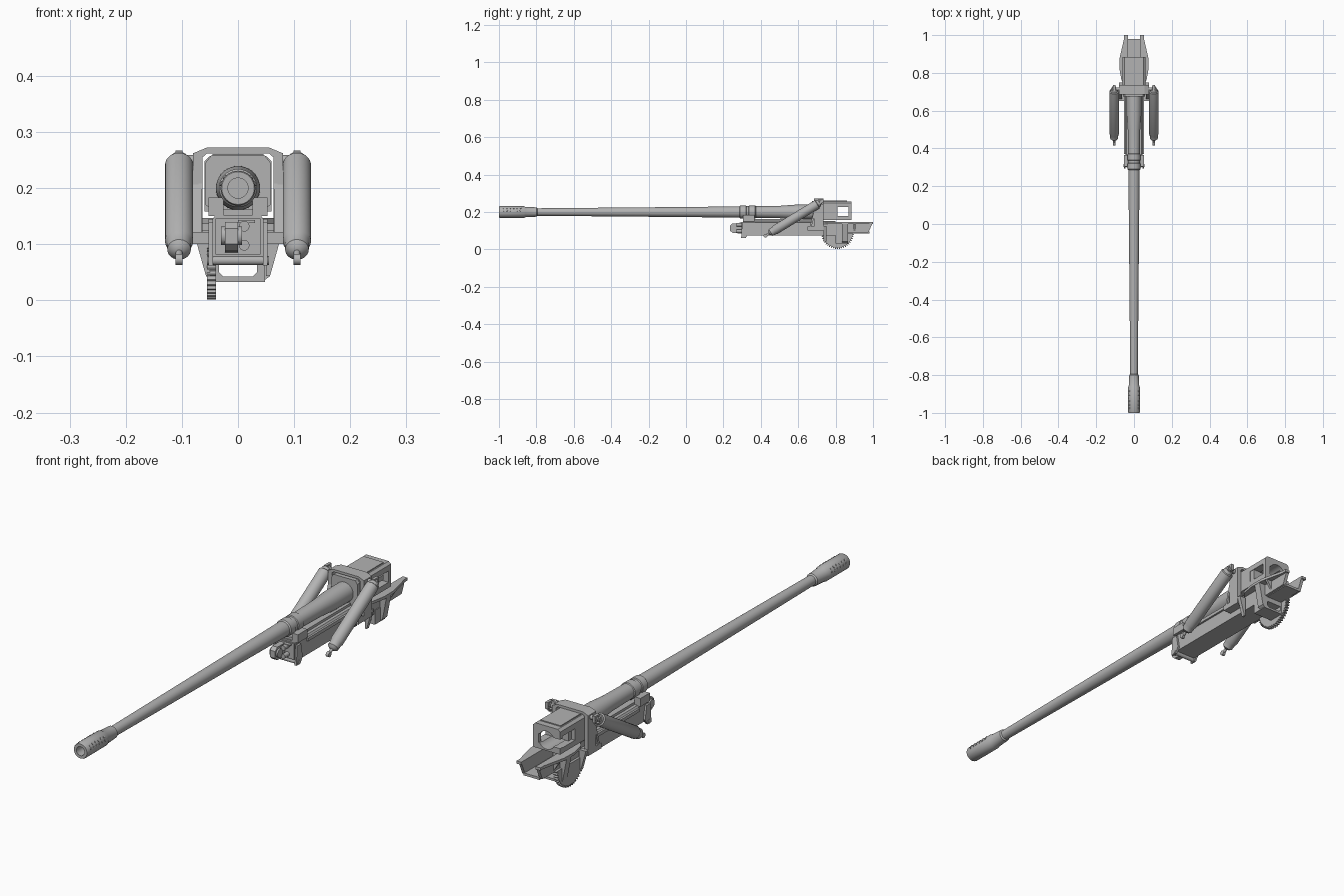
import bpy, bmesh, math
from mathutils import Vector

if "Cube" in bpy.data.objects:
    bpy.data.objects.remove(bpy.data.objects["Cube"])

grey = bpy.data.materials.new("gun_grey")
grey.diffuse_color = (0.45, 0.45, 0.45, 1)
grey.use_nodes = True
grey.node_tree.nodes["Principled BSDF"].inputs["Base Color"].default_value = grey.diffuse_color
BARREL_Z = 0.2


def finish(name, bm, smooth=False):
    bmesh.ops.recalc_face_normals(bm, faces=bm.faces)
    mesh = bpy.data.meshes.new(name)
    bm.to_mesh(mesh)
    bm.free()
    ob = bpy.data.objects.new(name, mesh)
    bpy.context.collection.objects.link(ob)
    mesh.materials.append(grey)
    if smooth:
        bpy.ops.object.select_all(action='DESELECT')
        ob.select_set(True)
        bpy.context.view_layer.objects.active = ob
        bpy.ops.object.shade_smooth_by_angle(angle=math.radians(35))
    return ob


def prism(name, pts, axis, a, b):
    """Extrude a 2D outline along an axis: x takes (y,z), y takes (x,z), z takes (x,y)."""
    place = {'x': lambda p, t: (t, p[0], p[1]), 'y': lambda p, t: (p[0], t, p[1]),
             'z': lambda p, t: (p[0], p[1], t)}[axis]
    bm = bmesh.new()
    ends = [[bm.verts.new(place(p, t)) for p in pts] for t in (a, b)]
    bm.faces.new(ends[0])
    bm.faces.new(ends[1][::-1])
    n = len(pts)
    for i in range(n):
        j = (i + 1) % n
        bm.faces.new((ends[0][i], ends[1][i], ends[1][j], ends[0][j]))
    return finish(name, bm)


def box(name, x0, x1, y0, y1, z0, z1):
    return prism(name, [(x0, z0), (x1, z0), (x1, z1), (x0, z1)], 'y', y0, y1)


def lathe(name, start, direction, profile, segs=32):
    """Spin (distance, radius) pairs about a line; zero radius closes an end."""
    d = Vector(direction).normalized()
    u = d.orthogonal().normalized()
    v = d.cross(u)
    bm = bmesh.new()
    rings = []
    for t, r in profile:
        c = Vector(start) + d * t
        if r == 0:
            rings.append([bm.verts.new(c)] * segs)
        else:
            rings.append([bm.verts.new(c + r * (u * math.cos(k * math.tau / segs)
                         + v * math.sin(k * math.tau / segs))) for k in range(segs)])
    for p, q in zip(rings, rings[1:]):
        for k in range(segs):
            j = (k + 1) % segs
            bm.faces.new(list(dict.fromkeys((p[k], p[j], q[j], q[k]))))
    return finish(name, bm, True)


def rod(name, start, end, r, segs=20):
    length = (Vector(end) - Vector(start)).length
    return lathe(name, start, Vector(end) - Vector(start),
                 [(0, 0), (0, r), (length, r), (length, 0)], segs)


def cut(ob, *cutters):
    for c in cutters:
        m = ob.modifiers.new("cut", 'BOOLEAN')
        m.operation, m.solver, m.object = 'DIFFERENCE', 'EXACT', c
        bpy.context.view_layer.objects.active = ob
        bpy.ops.object.modifier_apply(modifier=m.name)
        bpy.data.objects.remove(c)


def mirrored(pts):
    return pts + [(-x, z) for x, z in reversed(pts)]


# Barrel with hollow muzzle, stepped taper and sleeve
lathe("barrel", (0, -1, BARREL_Z), (0, 1, 0), [
    (0.30, 0), (0.30, 0.018), (0.0, 0.018), (0, 0.029), (0.004, 0.031), (0.135, 0.031),
    (0.14, 0.028), (0.20, 0.025), (0.205, 0.020), (0.6, 0.0235), (1.0, 0.027), (1.285, 0.030),
    (1.29, 0.034), (1.32, 0.034), (1.323, 0.031), (1.335, 0.031), (1.338, 0.034),
    (1.37, 0.034), (1.373, 0.031), (1.50, 0.033), (1.58, 0.039), (1.75, 0.040), (1.75, 0)], 40)

# Muzzle brake vents, in slanted rows on both sides
for side in (-1, 1):
    for row in (15, 40):
        a = math.radians(row)
        d = Vector((side * math.cos(a), 0, math.sin(a)))
        for i in range(6):
            p = Vector((0, -0.975 + 0.018 * i, BARREL_Z)) + d * 0.028
            rod("muzzle_vent", p, p + d * 0.0045, 0.0045, 8)

# Breech block with side slot, round loading recess and rear notch
breech = prism("breech", mirrored([(0.06, 0.158), (0.06, 0.248), (0.05, 0.257)]), 'y', 0.69, 0.885)
cut(breech,
    box("slot", -0.1, 0.1, 0.79, 0.87, 0.18, 0.226),
    rod("recess", (0, 0.76, BARREL_Z), (0, 0.95, BARREL_Z), 0.036, 32),
    box("notch", -0.1, 0.036, 0.85, 0.95, 0.182, 0.218))
box("breech_wedge", -0.045, 0.058, 0.785, 0.81, 0.18, 0.226)
box("breech_top_plate", -0.045, 0.045, 0.72, 0.86, 0.256, 0.261)
prism("breech_collar", mirrored([(0.035, 0.155), (0.058, 0.17), (0.058, 0.245), (0.048, 0.258)]),
      'y', 0.675, 0.70)

# Yoke frame around the breech
yoke = prism("yoke", mirrored([(0.08, 0.12), (0.08, 0.262), (0.056, 0.272)]), 'y', 0.685, 0.735)
cut(yoke, prism("opening", mirrored([(0.063, 0.1), (0.063, 0.255), (0.055, 0.262)]),
                'y', 0.6, 0.8))

# Side plates, trunnion cheeks, ribs and tray wings
for s in (-1, 1):
    prism("trunnion_cheek", [(0.655, 0.10), (0.735, 0.10), (0.735, 0.262), (0.70, 0.262)],
          'x', s * 0.064, s * 0.070)
    for y0, y1 in ((0.655, 0.70), (0.725, 0.725)):
        prism("cheek_rib", [(y0, 0.10), (y0 + 0.01, 0.10), (y1 + 0.01, 0.26), (y1, 0.26)],
              'x', s * 0.064, s * 0.08)
    box("cheek_foot", s * 0.045, s * 0.08, 0.65, 0.735, 0.10, 0.122)
    prism("lower_side_plate", [(s * 0.05, 0.125), (s * 0.08, 0.125), (s * 0.057, 0.043),
                               (s * 0.05, 0.043)], 'y', 0.735, 0.75)
    prism("side_bracket", [(s * 0.046, 0.14), (s * 0.076, 0.14), (s * 0.057, 0.043),
                           (s * 0.046, 0.035)], 'y', 0.835, 0.865)
    prism("tray_wing", [(s * 0.045, 0.735), (s * 0.066, 0.76), (s * 0.077, 0.82),
                        (s * 0.076, 0.88), (s * 0.053, 0.98), (s * 0.053, 1.0),
                        (s * 0.032, 1.0), (s * 0.032, 0.735)], 'z', 0.136, 0.147)
    prism("tray_wall", [(0.735, 0.085), (0.975, 0.09), (1.0, 0.147), (0.735, 0.147)],
          'x', s * 0.032, s * 0.045)
    prism("wing_gusset", [(s * 0.04, 0.136), (s * 0.07, 0.136), (s * 0.04, 0.09)],
          'y', 0.895, 0.905)
    # Guide blocks and front ears on the cradle
    box("barrel_guide", s * 0.026, s * 0.053, 0.305, 0.365, 0.15, 0.183)
    box("cradle_rail", s * 0.04, s * 0.053, 0.37, 0.70, 0.132, 0.145)
    prism("cradle_ear", [(0.295, 0.062), (0.32, 0.062), (0.335, 0.085), (0.325, 0.14),
                         (0.30, 0.14)], 'x', s * 0.045, s * 0.053)

# Rear tray floor
box("tray_floor", -0.035, 0.035, 0.735, 0.98, 0.086, 0.096)

# Cradle box with raised top
prism("cradle", mirrored([(0.045, 0.075), (0.045, 0.145), (0.04, 0.152)]), 'y', 0.305, 0.80)
box("cradle_top", -0.027, 0.027, 0.31, 0.69, 0.15, 0.162)
box("front_plate", -0.04, 0.04, 0.298, 0.306, 0.082, 0.146)
rod("front_cross_bar", (-0.055, 0.31, 0.071), (0.055, 0.31, 0.071), 0.0085)

# Recoil buffer head and fittings at the front of the cradle
prism("buffer_bracket", [(0.30, 0.085), (0.25, 0.088), (0.236, 0.10), (0.236, 0.128),
                         (0.25, 0.14), (0.30, 0.14)], 'x', -0.023, 0.0)
rod("buffer_head", (-0.03, 0.258, 0.115), (0.007, 0.258, 0.115), 0.017)
for z in (0.132, 0.098):
    rod("recoil_fitting", (0.011, 0.27, z), (0.011, 0.30, z), 0.0095)
box("front_link", 0.0, 0.03, 0.285, 0.30, 0.138, 0.143)

# Lower open housing behind the cradle
housing = prism("lower_housing", mirrored([(0.048, 0.033), (0.048, 0.09)]), 'y', 0.80, 0.865)
cut(housing, prism("window", mirrored([(0.026, 0.042), (0.034, 0.05), (0.034, 0.066)]),
                   'y', 0.7, 0.95))

# Toothed elevation sector
teeth = []
for i in range(25):
    a = math.pi + math.pi * i / 24
    for da, r in ((-0.04, 0.081), (-0.018, 0.089), (0.018, 0.089), (0.04, 0.081)):
        teeth.append((0.81 + r * math.cos(a + da), 0.09 + r * math.sin(a + da)))
prism("elevation_sector", teeth, 'x', -0.055, -0.039)

# Slanted balancing cylinders and their lugs
for s in (-1, 1):
    top, low = Vector((s * 0.105, 0.725, 0.256)), Vector((s * 0.105, 0.425, 0.073))
    d = low - top
    lathe("balancing_cylinder", top, d, [
        (0, 0), (0, 0.011), (0.012, 0.011), (0.013, 0.018), (0.025, 0.02), (0.028, 0.025),
        (0.29, 0.025), (0.296, 0.022), (0.318, 0.021), (0.325, 0.014), (0.332, 0.0)], 28)
    rod("cylinder_rod_end", low - d * 0.08, low, 0.006)
    rod("cylinder_eye", low - Vector((0.006, 0, 0)), low + Vector((0.006, 0, 0)), 0.010)
    rod("upper_pivot", (s * 0.07, 0.715, 0.25), (s * 0.12, 0.715, 0.25), 0.009)
    box("upper_lug", s * 0.099, s * 0.111, 0.705, 0.735, 0.24, 0.267)
